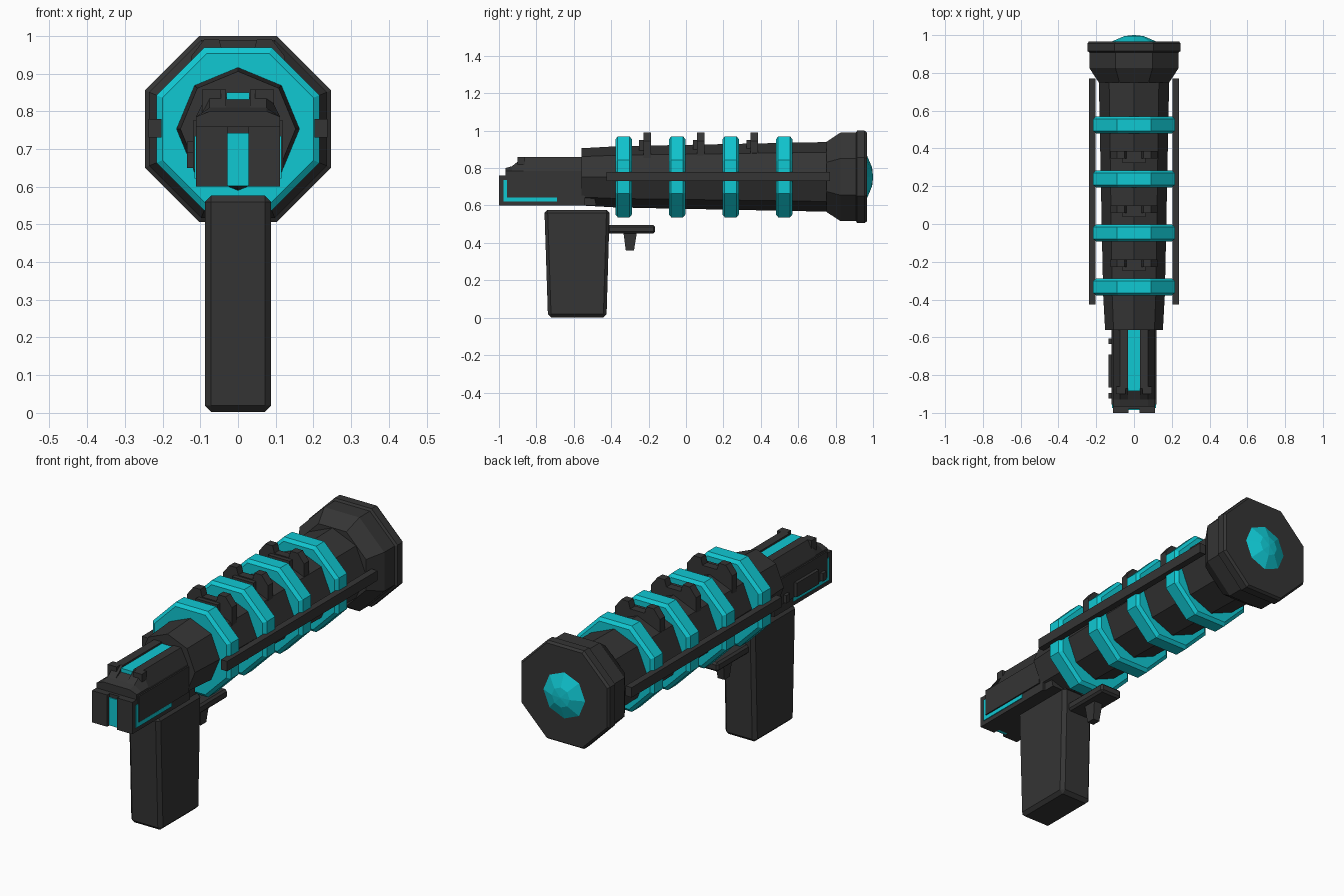
import bpy, bmesh, math

if "Cube" in bpy.data.objects:
    bpy.data.objects.remove(bpy.data.objects["Cube"], do_unlink=True)


def material(name, rgb):
    m = bpy.data.materials.new(name)
    m.use_nodes = True
    m.diffuse_color = (*rgb, 1)
    m.node_tree.nodes["Principled BSDF"].inputs["Base Color"].default_value = (*rgb, 1)
    return m


DARK = material("charcoal", (0.035, 0.035, 0.035))
CYAN = material("bright cyan", (0.005, 0.58, 0.65))
AXIS = 0.753          # height of the barrel axis
FLAT = math.pi / 8    # turn that puts a flat side on top


def loft(name, sections, mat, bevel=0):
    """Skin a closed solid through equal-sized sections."""
    bm = bmesh.new()
    loops = [[bm.verts.new(p) for p in s] for s in sections]
    n = len(loops[0])
    for a, b in zip(loops, loops[1:]):
        for i in range(n):
            j = (i + 1) % n
            bm.faces.new((a[i], a[j], b[j], b[i]))
    bm.faces.new(loops[0])
    bm.faces.new(loops[-1])
    bmesh.ops.recalc_face_normals(bm, faces=bm.faces)
    me = bpy.data.meshes.new(name)
    bm.to_mesh(me)
    bm.free()
    me.materials.append(mat)
    ob = bpy.data.objects.new(name, me)
    bpy.context.collection.objects.link(ob)
    if bevel:
        mod = ob.modifiers.new("edge chamfer", "BEVEL")
        mod.width = bevel
        mod.segments = 1
    return ob


def rect(x0, x1, y0, y1, z):
    return [(x0, y0, z), (x1, y0, z), (x1, y1, z), (x0, y1, z)]


def box(name, x, y, z, mat, bevel=0):
    return loft(name, [rect(*x, *y, z[0]), rect(*x, *y, z[1])], mat, bevel)


def octagons(name, profile, mat, flat=True):
    """Eight-sided turned part; profile holds (y, distance from axis)."""
    turn, scale = (FLAT, 1 / math.cos(FLAT)) if flat else (0, 1)
    secs = []
    for y, r in profile:
        angles = [turn + k * math.pi / 4 for k in range(8)]
        secs.append([(r * scale * math.cos(a), y, AXIS + r * scale * math.sin(a)) for a in angles])
    return loft(name, secs, mat)


def extrude_y(name, pts, y0, y1, mat, bevel=0):
    return loft(name, [[(x, y, z) for x, z in pts] for y in (y0, y1)], mat, bevel)


# Barrel, vertex on top, with a stepped rear collar
octagons("barrel", [(-0.56, 0.153), (-0.38, 0.163), (-0.2, 0.167), (0.8, 0.187)], DARK, False)

# Flared muzzle and its glowing lens
octagons("muzzle", [(0.75, 0.187), (0.825, 0.236), (0.908, 0.236), (0.915, 0.247),
                    (0.955, 0.247), (0.967, 0.238)], DARK)
octagons("muzzle_lens", [(0.96, 0.118), (0.967, 0.116), (0.995, 0.05), (1.0, 0.004)], CYAN, False)

# Energy rings
for i in range(4):
    y = -0.333 + i * 0.286
    octagons(f"ring_{i + 1}", [(y - 0.045, 0.2), (y - 0.032, 0.216),
                               (y + 0.032, 0.216), (y + 0.045, 0.2)], CYAN)

# Notched ribs between the rings
rib = [(-0.125, 0.85), (0.125, 0.85), (0.125, 0.945), (0.09, 0.99), (0.05, 0.99),
       (0.04, 0.955), (-0.04, 0.955), (-0.05, 0.99), (-0.09, 0.99), (-0.125, 0.945)]
for i in range(3):
    y = -0.208 + i * 0.287
    extrude_y(f"rib_{i + 1}", rib, y - 0.02, y + 0.02, DARK)
    box(f"rib_foot_{i + 1}", (-0.06, 0.06), (y - 0.042, y), (0.88, 0.95), DARK)

# Slide body with a top channel and a sloping rear
half = [(0.112, 0.6), (0.112, 0.785), (0.075, 0.858), (0.032, 0.858), (0.032, 0.838)]
outline = half + [(-x, z) for x, z in reversed(half)]
stations = [(-0.965, 0.8), (-0.93, 0.81), (-0.87, 0.86), (-0.54, 0.86)]
loft("slide", [[(x, y, min(z, top)) for x, z in outline] for y, top in stations], DARK)
loft("slide_nose", [rect(-0.1, 0.1, -0.56, -0.48, 0.6), rect(-0.1, 0.1, -0.56, -0.5, 0.7)], DARK)
box("slide_top_strip", (-0.031, 0.031), (-0.885, -0.53), (0.83, 0.85), CYAN)

# End plate split by a bright stripe
box("end_stripe", (-0.04, 0.04), (-0.985, -0.95), (0.602, 0.742), CYAN)
box("end_bridge", (-0.04, 0.04), (-0.98, -0.95), (0.742, 0.76), DARK)

# Parts repeated on both sides
for side, s in (("left", 1), ("right", -1)):
    def span(a, b):
        return tuple(sorted((s * a, s * b)))
    box(f"end_block_{side}", span(0.028, 0.112), (-1.0, -0.96), (0.6, 0.76), DARK)
    box(f"rail_{side}", span(0.203, 0.237), (-0.425, 0.77), (0.73, 0.78), DARK)
    box(f"side_panel_{side}", span(0.1, 0.119), (-0.955, -0.56), (0.645, 0.775), DARK)
    box(f"trim_bottom_{side}", span(0.109, 0.116), (-0.975, -0.69), (0.622, 0.642), CYAN)
    box(f"trim_end_{side}", span(0.109, 0.116), (-0.975, -0.957), (0.622, 0.735), CYAN)
    box(f"rear_sight_{side}", span(0.045, 0.095), (-0.9, -0.86), (0.78, 0.858), DARK)

# Controls on one flank
box("flank_cover", (-0.135, -0.11), (-0.865, -0.69), (0.65, 0.72), DARK)
for i, y in enumerate((-0.91, -0.62)):
    box(f"flank_button_{i + 1}", (-0.135, -0.11), (y - 0.015, y + 0.015), (0.65, 0.69), DARK)

# Tapered grip
loft("grip", [rect(-0.088, 0.088, -0.738, -0.425, 0.002),
              rect(-0.088, 0.088, -0.757, -0.408, 0.577)], DARK, 0.017)

# Trigger plate and trigger
box("trigger_plate", (-0.06, 0.06), (-0.42, -0.165), (0.45, 0.496), DARK, 0.01)
loft("trigger", [rect(-0.018, 0.018, -0.322, -0.278, 0.36),
                 rect(-0.025, 0.025, -0.335, -0.262, 0.46)], DARK)
